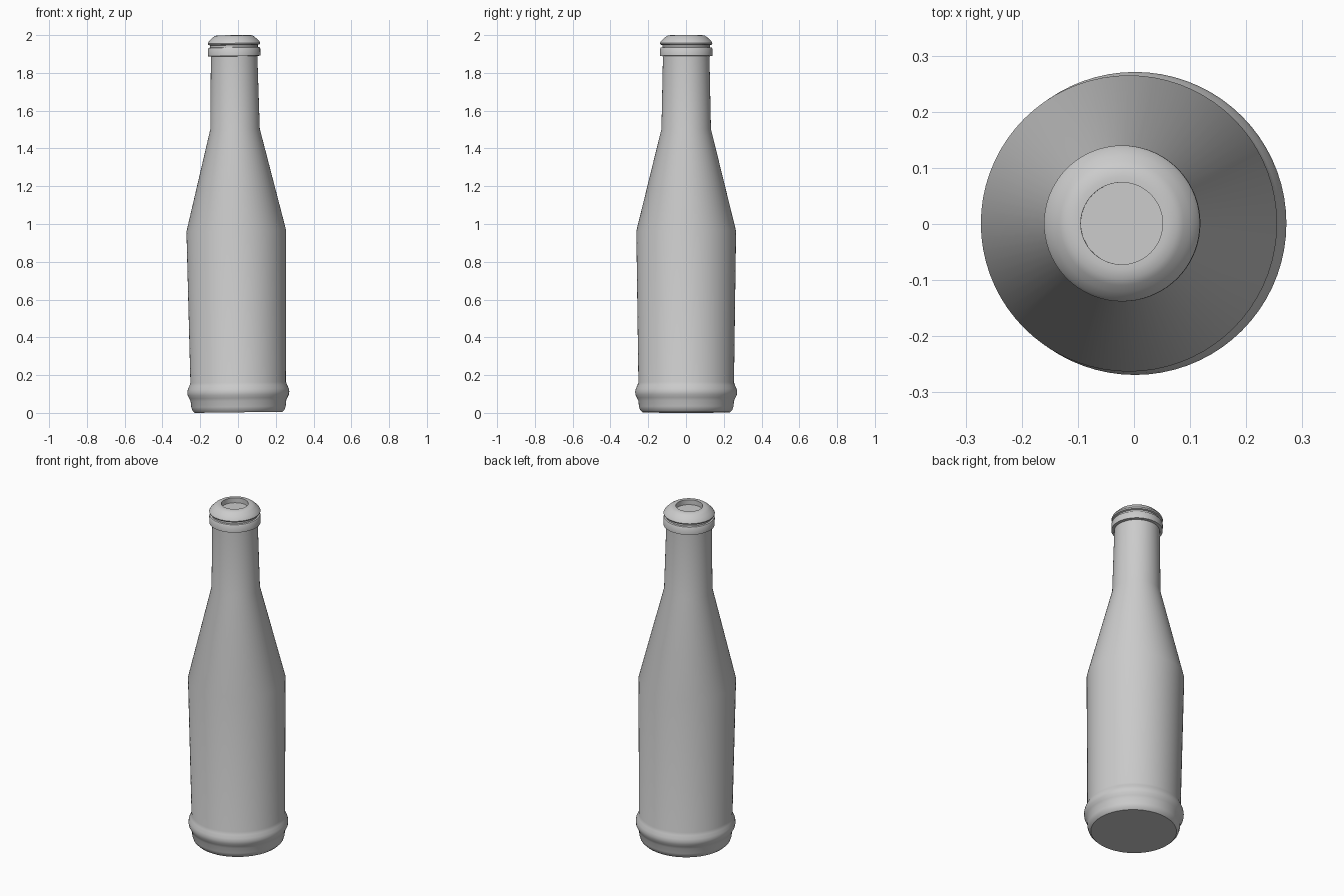
import bpy
import bmesh
import math
from mathutils import Matrix

cube = bpy.data.objects.get("Cube")
if cube:
    bpy.data.objects.remove(cube, do_unlink=True)

SEGMENTS = 72
LEAN = -0.0125  # slight lean of the whole bottle towards -x


def make_material(name, value):
    mat = bpy.data.materials.new(name)
    mat.use_nodes = True
    color = (value, value, value, 1)
    mat.diffuse_color = color
    mat.node_tree.nodes["Principled BSDF"].inputs["Base Color"].default_value = color
    return mat


def lathe(name, profile, mat):
    """Turn a radius/height profile about z; radius 0 points close the ends."""
    bm = bmesh.new()
    rings = []
    for r, z in profile:
        if r == 0:
            rings.append([bm.verts.new((0, 0, z))] * SEGMENTS)
            continue
        angles = [2 * math.pi * i / SEGMENTS for i in range(SEGMENTS)]
        rings.append([bm.verts.new((r * math.cos(a), r * math.sin(a), z)) for a in angles])
    for low, high in zip(rings, rings[1:]):
        for i in range(SEGMENTS):
            j = (i + 1) % SEGMENTS
            corners = [low[i], low[j], high[j], high[i]]
            bm.faces.new(list(dict.fromkeys(corners)))
    bmesh.ops.recalc_face_normals(bm, faces=bm.faces)
    bmesh.ops.transform(bm, matrix=Matrix.Rotation(LEAN, 4, "Y"), verts=bm.verts)
    bmesh.ops.translate(bm, vec=(0.003, 0.001, 0.003), verts=bm.verts)
    mesh = bpy.data.meshes.new(name)
    bm.to_mesh(mesh)
    bm.free()
    mesh.materials.append(mat)
    obj = bpy.data.objects.new(name, mesh)
    bpy.context.collection.objects.link(obj)
    bpy.ops.object.select_all(action="DESELECT")
    obj.select_set(True)
    bpy.context.view_layer.objects.active = obj
    bpy.ops.object.shade_smooth_by_angle(angle=math.radians(40))
    return obj


grey = make_material("light grey", 0.6)

# Foot, rounded base ring, body, shoulder, neck
body = [(0, 0), (0.232, 0), (0.244, 0.012), (0.25, 0.03), (0.253, 0.06),
        (0.26, 0.076), (0.268, 0.092), (0.27, 0.108), (0.267, 0.124),
        (0.259, 0.142), (0.253, 0.158), (0.264, 0.96), (0.131, 1.5), (0.123, 1.885)]

# Collar band, groove, domed lip, shallow mouth
mouth = [(0.123, 1.885), (0.139, 1.887), (0.139, 1.925), (0.135, 1.931),
         (0.126, 1.933), (0.126, 1.944), (0.136, 1.947), (0.139, 1.954),
         (0.134, 1.964), (0.122, 1.976), (0.11, 1.987), (0.099, 1.994),
         (0.083, 1.997), (0.073, 1.997), (0.073, 1.968), (0, 1.968)]

lathe("bottle", body + mouth[1:], grey)
